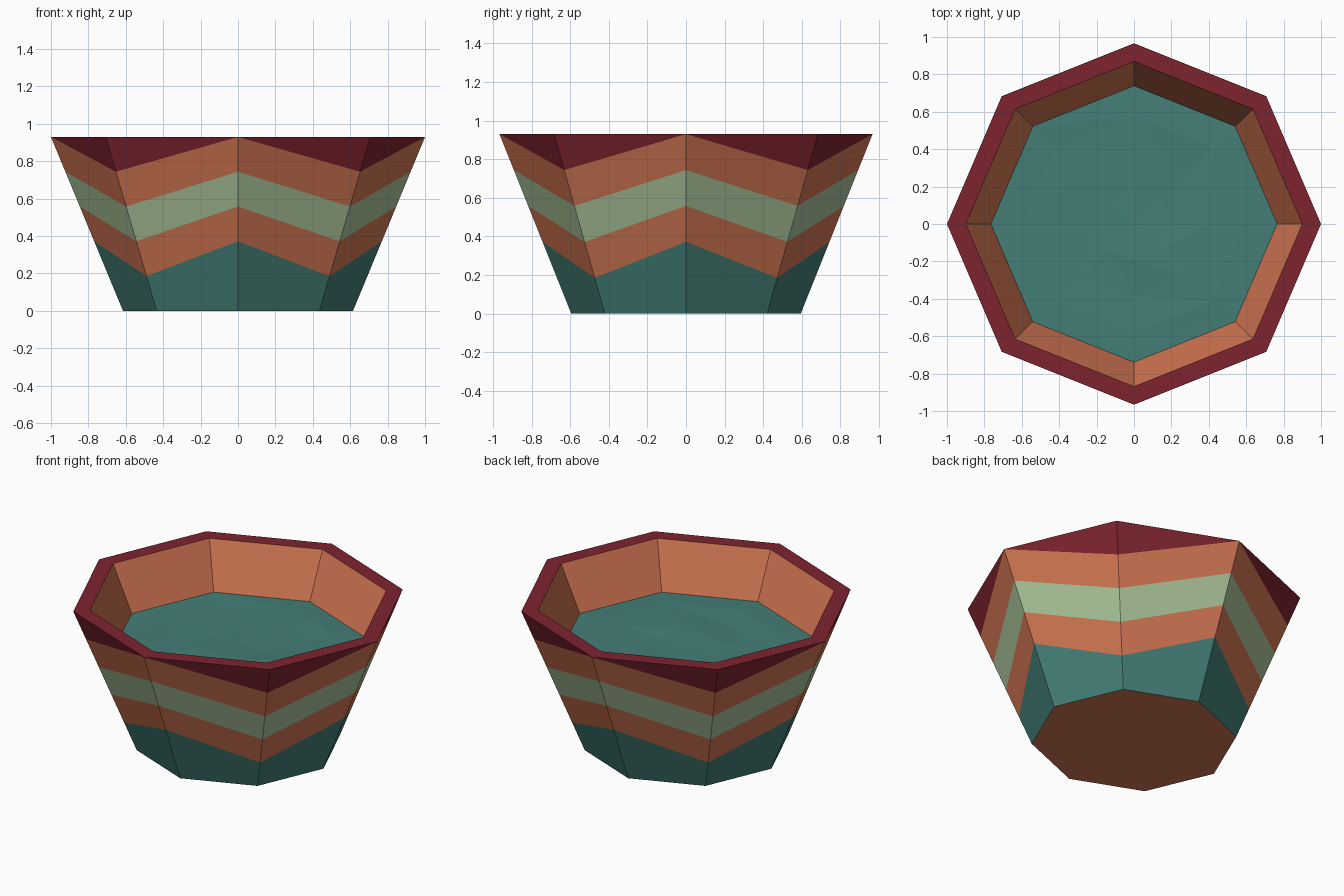
import bpy
import bmesh
import random
from math import cos, sin, pi

random.seed(4)
SIDES, DEPTH = 8, 0.966
HEIGHT, TOP_R, BASE_R = 0.93, 1.0, 0.615
RIM_R, FILL_R, FILL_Z = 0.9, 0.765, 0.64
BAND = HEIGHT / 5

cube = bpy.data.objects.get("Cube")
if cube:
    bpy.data.objects.remove(cube, do_unlink=True)


def material(name, rgb):
    mat = bpy.data.materials.new(name)
    mat.use_nodes = True
    mat.diffuse_color = (*rgb, 1)
    mat.node_tree.nodes["Principled BSDF"].inputs["Base Color"].default_value = (*rgb, 1)
    return mat


terracotta = material("terracotta", (0.64, 0.18, 0.084))
maroon = material("maroon", (0.21, 0.017, 0.028))
sage = material("sage green", (0.40, 0.55, 0.32))
teal = material("teal", (0.057, 0.21, 0.182))


def point(bm, radius, z, k):
    a = 2 * pi * k / SIDES
    return bm.verts.new((radius * cos(a), radius * sin(a) * DEPTH, z))


def finish(bm, name, mats):
    bmesh.ops.recalc_face_normals(bm, faces=bm.faces)
    mesh = bpy.data.meshes.new(name)
    bm.to_mesh(mesh)
    bm.free()
    for m in mats:
        mesh.materials.append(m)
    obj = bpy.data.objects.new(name, mesh)
    bpy.context.collection.objects.link(obj)
    return obj


def outer_radius(z):
    return BASE_R + (TOP_R - BASE_R) * z / HEIGHT


def inner_radius(z):
    return RIM_R - (RIM_R - FILL_R) * (HEIGHT - z) / (HEIGHT - FILL_Z)


# Planter: zigzag bands fall one band lower at every odd corner
bm = bmesh.new()
columns = []
for k in range(SIDES):
    drop = k % 2
    levels = [HEIGHT] + [HEIGHT - BAND * (i + drop) for i in range(4)] + [0]
    col = [point(bm, outer_radius(z), z, k) for z in levels]
    if not drop:
        bm.verts.remove(col[1])
        col[1] = col[0]
    columns.append(col)

rim = [point(bm, RIM_R, HEIGHT, k) for k in range(SIDES)]
floor_z = FILL_Z - 0.1
floor = [point(bm, inner_radius(floor_z), floor_z, k) for k in range(SIDES)]
BAND_COLOURS = [1, 0, 2, 0, 3]


def face(verts, index):
    unique = list(dict.fromkeys(verts))
    bm.faces.new(unique).material_index = index


for k in range(SIDES):
    n = (k + 1) % SIDES
    a, b = columns[k], columns[n]
    for i, colour in enumerate(BAND_COLOURS):
        face([a[i], b[i], b[i + 1], a[i + 1]], colour)
    face([a[0], b[0], rim[n], rim[k]], 1)
    face([rim[k], rim[n], floor[n], floor[k]], 0)
face([c[-1] for c in columns], 0)
face(floor, 0)
finish(bm, "planter", [terracotta, maroon, sage, teal])

# Filling: slightly uneven faceted surface inside the planter
bm = bmesh.new()
centre = bm.verts.new((0, 0, FILL_Z))
previous = None
for r in (0.2, 0.4, 0.6, FILL_R):
    edge = r == FILL_R
    ring = [point(bm, r, FILL_Z + (0 if edge else random.uniform(-0.008, 0.008)), k)
            for k in range(SIDES)]
    for k in range(SIDES):
        n = (k + 1) % SIDES
        if previous is None:
            bm.faces.new((centre, ring[k], ring[n]))
        else:
            bm.faces.new((previous[k], ring[k], ring[n]))
            bm.faces.new((previous[k], ring[n], previous[n]))
    previous = ring
finish(bm, "filling", [teal])
